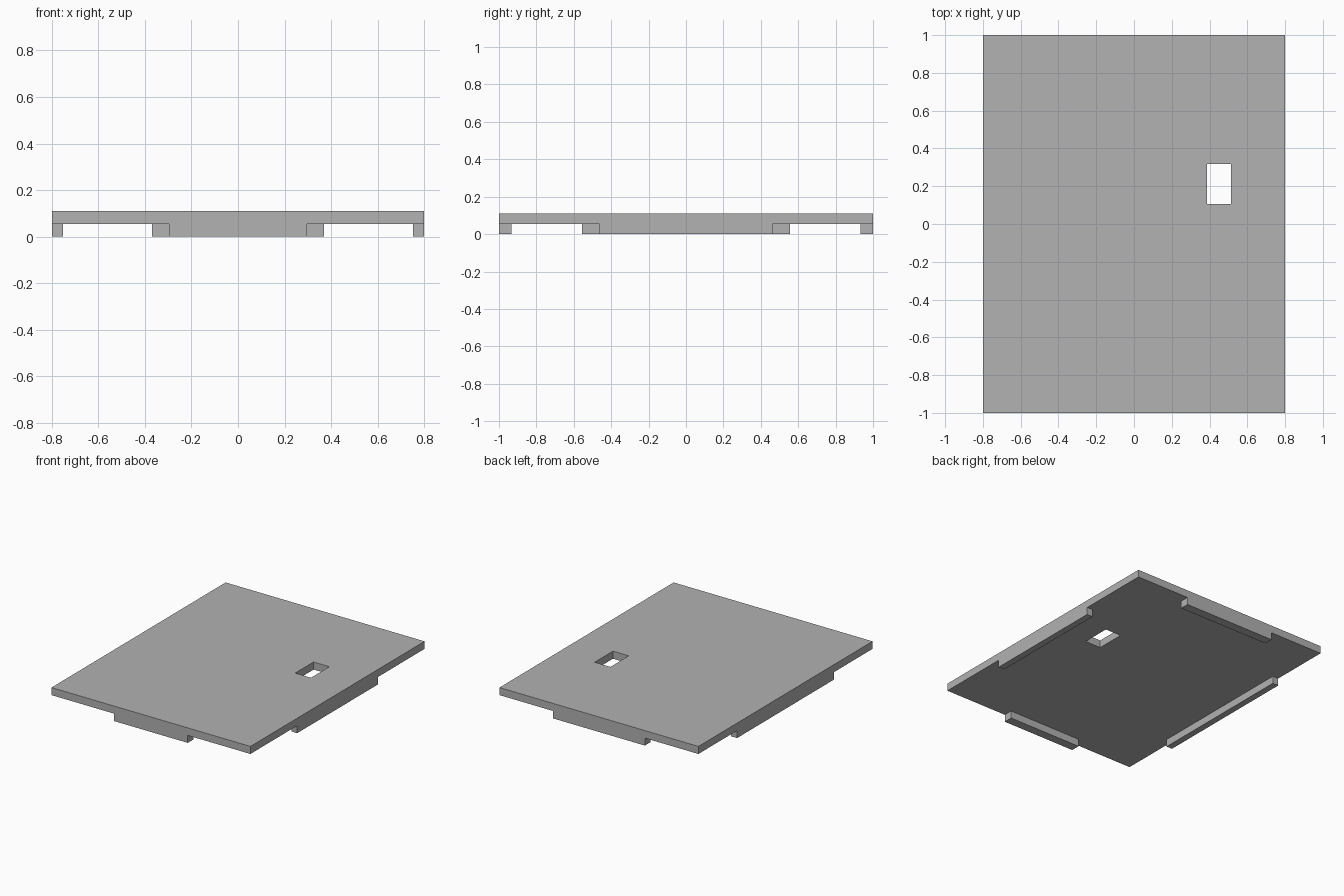
import bpy, bmesh

if "Cube" in bpy.data.objects:
    bpy.data.objects.remove(bpy.data.objects["Cube"])

# One grey finish for everything
grey = bpy.data.materials.new("plain_grey")
grey.use_nodes = True
colour = (0.445, 0.445, 0.445, 1)
grey.diffuse_color = colour
grey.node_tree.nodes["Principled BSDF"].inputs["Base Color"].default_value = colour

W, L = 0.8, 1.0            # half width and half length
MID, TOP = 0.054, 0.109    # underside and top of the plate
SIDE, END = 0.047, 0.066   # rail thicknesses


def box(name, x0, x1, y0, y1, z0, z1, open_top=False):
    bm = bmesh.new()
    bmesh.ops.create_cube(bm, size=1)
    for v in bm.verts:
        v.co.x = x1 if v.co.x > 0 else x0
        v.co.y = y1 if v.co.y > 0 else y0
        v.co.z = z1 if v.co.z > 0 else z0
    if open_top:
        top = [f for f in bm.faces if f.normal.z > 0.5]
        bmesh.ops.delete(bm, geom=top, context='FACES_ONLY')
    mesh = bpy.data.meshes.new(name)
    bm.to_mesh(mesh)
    bm.free()
    mesh.materials.append(grey)
    obj = bpy.data.objects.new(name, mesh)
    bpy.context.collection.objects.link(obj)
    return obj


# Flat plate with a rectangular slot through it
plate = box("plate", -W, W, -L, L, MID, TOP)
cutter = box("slot_cutter", 0.386, 0.513, 0.106, 0.317, 0, 2 * TOP)
cutter.hide_render = True
cutter.hide_viewport = True
cutter.display_type = 'WIRE'
cut = plate.modifiers.new("slot", 'BOOLEAN')
cut.operation = 'DIFFERENCE'
cut.solver = 'EXACT'
cut.object = cutter

# Apply the cut and drop the helper
bpy.context.view_layer.update()
graph = bpy.context.evaluated_depsgraph_get()
cut_mesh = bpy.data.meshes.new_from_object(plate.evaluated_get(graph))
plate.modifiers.clear()
plate.data = cut_mesh
bpy.data.objects.remove(cutter)

# Locating rails under each edge, flush with the plate's sides
box("front_rail", -0.296, 0.296, -L, END - L, 0, MID, True)
box("back_rail", -0.369, 0.369, L - END, L, 0, MID, True)
box("left_rail", W - SIDE, W, -0.463, 0.463, 0, MID, True)
box("right_rail", -W, SIDE - W, -0.556, 0.556, 0, MID, True)
